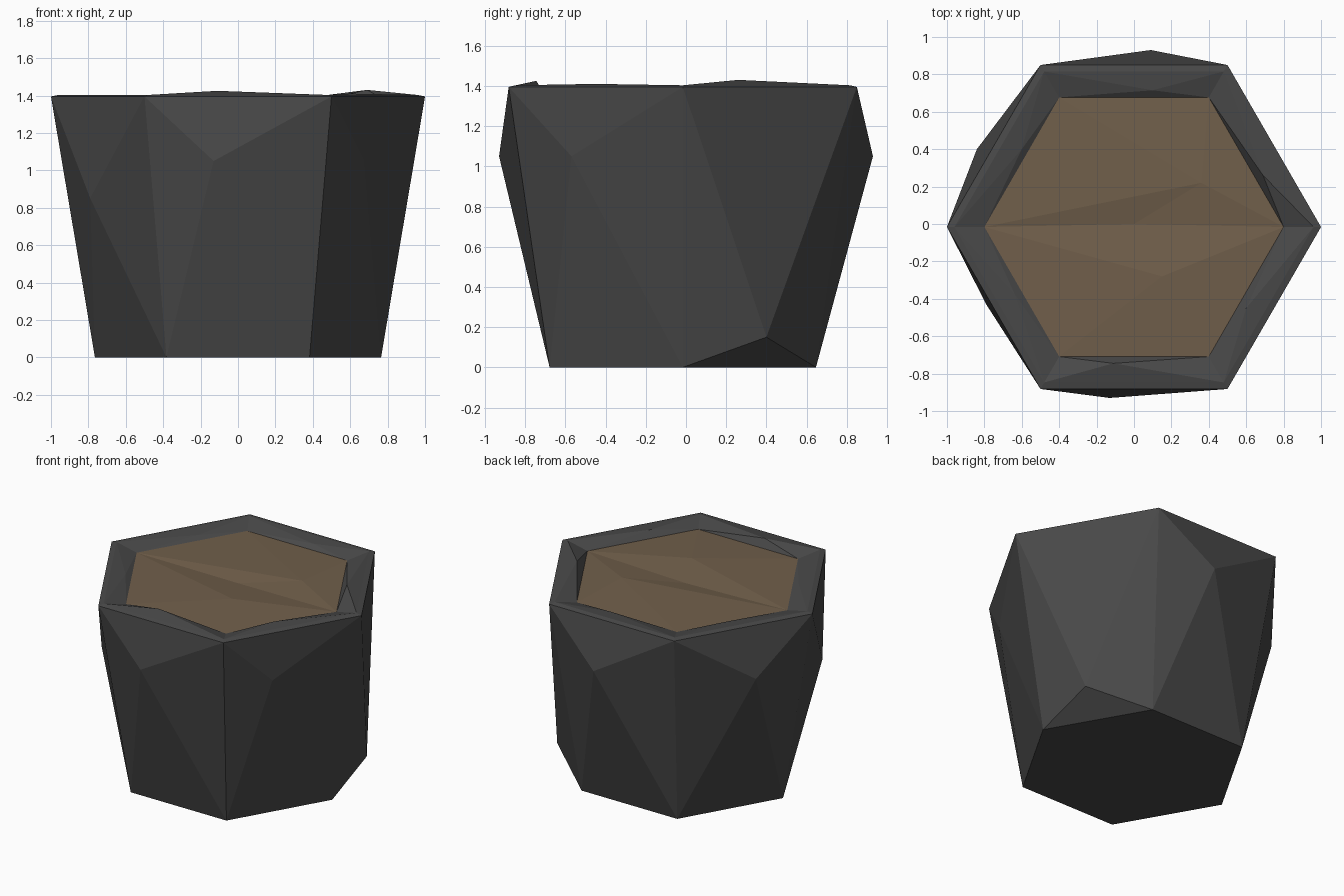
import bpy, math

if "Cube" in bpy.data.objects:
    bpy.data.objects.remove(bpy.data.objects["Cube"])

CY = -0.016  # hexagon centre in y


def material(name, rgb):
    m = bpy.data.materials.new(name)
    m.diffuse_color = (*rgb, 1)
    m.use_nodes = True
    m.node_tree.nodes["Principled BSDF"].inputs["Base Color"].default_value = m.diffuse_color
    return m


def ring(radius, z):
    return [(radius * math.cos(math.radians(60 * i)),
             CY + radius * math.sin(math.radians(60 * i)), z) for i in range(6)]


def build(name, verts, faces, mat):
    me = bpy.data.meshes.new(name)
    me.from_pydata(verts, [], faces)
    me.materials.append(mat)
    ob = bpy.data.objects.new(name, me)
    bpy.context.collection.objects.link(ob)
    return ob


def fan(loop, centre):
    """Triangles from a boundary loop to a raised inner point."""
    return [(a, b, centre) for a, b in zip(loop, loop[1:] + loop[:1])]


grey = material("dark grey stone", (0.066, 0.066, 0.066))
brown = material("brown soil", (0.165, 0.115, 0.070))

# Chiselled pot: bottom, top edge, rim edge, soil edge
verts = ring(0.765, 0) + ring(1.0, 1.395) + ring(0.96, 1.403) + ring(0.8, 1.368)
faces = [tuple(reversed(range(6)))]

# Facet points on each side, counter-clockwise from the back right
wall = [(0.75, 0.40, 0.15), (0.09, 0.93, 1.05), (-0.84, 0.40, 1.04),
        (-0.79, -0.43, 0.85), (-0.13, -0.93, 1.05), (0.675, -0.57, 1.05)]
lip = [(0.69, 0.26, 1.43), (0.10, 0.715, 1.395), (-0.60, 0.40, 1.39),
       (-0.64, -0.37, 1.39), (-0.11, -0.745, 1.425), (0.60, -0.45, 1.41)]

for i in range(6):
    j = (i + 1) % 6
    verts.append(wall[i])
    faces += fan([i, j, 6 + j, 6 + i], len(verts) - 1)
    faces.append((6 + i, 6 + j, 12 + j, 12 + i))
    verts.append(lip[i])
    faces += fan([12 + i, 12 + j, 18 + j, 18 + i], len(verts) - 1)
build("pot", verts, faces, grey)

# Uneven soil: two halves meeting along the middle, each with its own peak
sv = ring(0.8, 1.368) + [(0, 0, 1.355), (0.36, 0.22, 1.385), (0.15, -0.28, 1.39)]
build("soil", sv, fan([0, 1, 2, 3, 6], 7) + fan([3, 4, 5, 0, 6], 8), brown)
